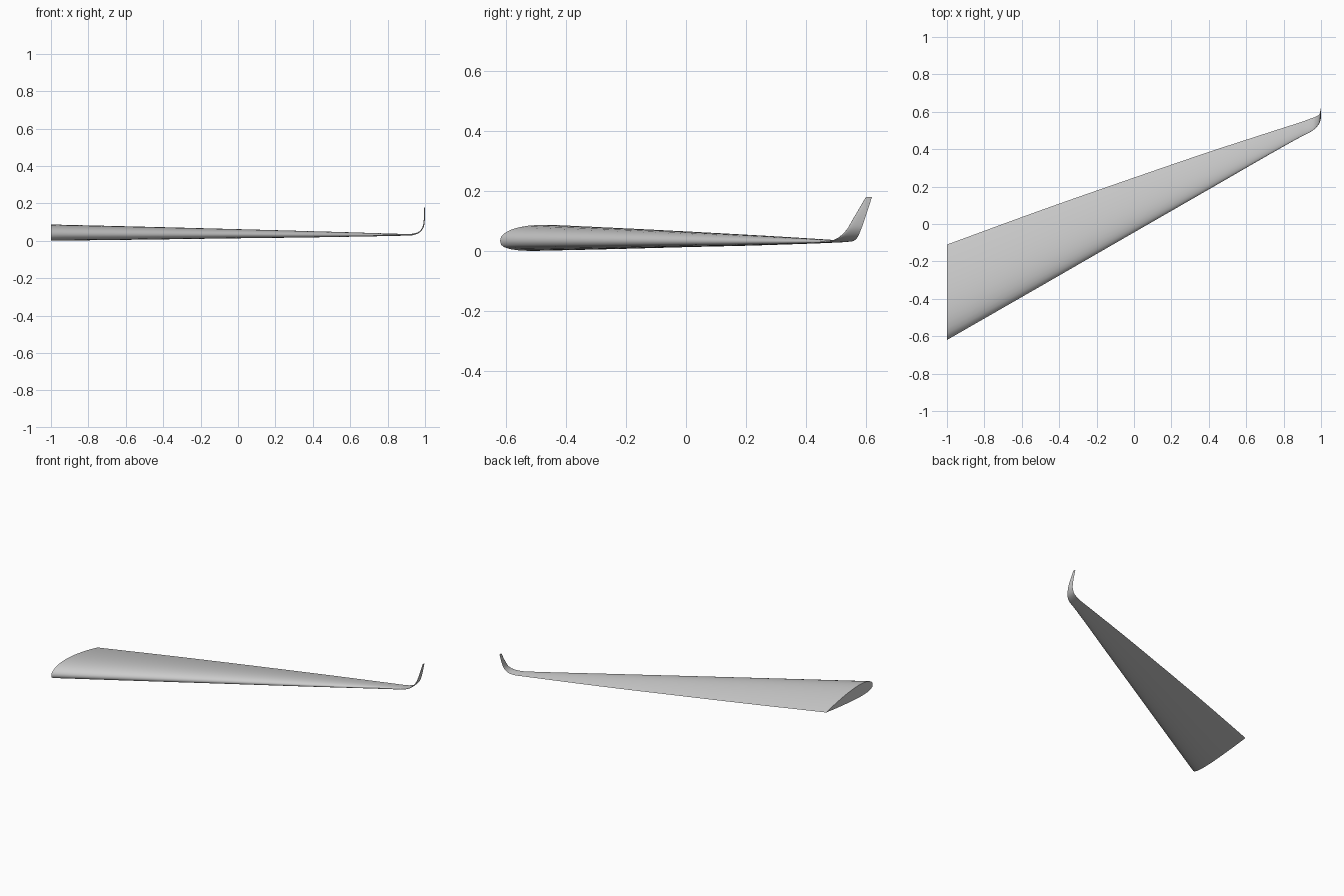
import bpy, bmesh, math
from mathutils import Vector

cube = bpy.data.objects.get("Cube")
if cube:
    bpy.data.objects.remove(cube, do_unlink=True)

grey = bpy.data.materials.new("light grey")
grey.use_nodes = True
GREY = (0.6, 0.6, 0.6, 1)
grey.diffuse_color = GREY
grey.node_tree.nodes["Principled BSDF"].inputs["Base Color"].default_value = GREY

# Stations along the span: x, z, leading y, trailing y, upper height, lower depth, cant
STATIONS = [
    (-1.0, .034, -.62, -.11, .053, .034, 0),
    (-0.5, .033, -.333, .073, .042, .027, 0),
    (0.0, .032, -.045, .248, .030, .019, 0),
    (0.4, .031, .185, .385, .020, .013, 0),
    (0.8, .031, .415, .515, .008, .006, 0),
    (.90, .031, .470, .547, .005, .004, 4),
    (.94, .035, .490, .562, .004, .004, 18),
    (.97, .047, .512, .573, .003, .003, 44),
    (.988, .070, .535, .583, .003, .003, 70),
    (.995, .100, .553, .594, .003, .003, 84),
    (.998, .180, .600, .620, .002, .002, 89),
]
STEPS = 5
HALF = 18


def spline(a, b, c, d, t):
    """Smooth blend between stations b and c."""
    # slopes weighted by real spacing so uneven stations do not overshoot
    def gap(p, q):
        return max(math.dist(p[:2], q[:2]), 1e-4)
    h = gap(b, c)
    out = []
    for i in range(len(b)):
        mid = (c[i] - b[i]) / h
        before = (b[i] - a[i]) / gap(a, b) if a is not b else mid
        after = (d[i] - c[i]) / gap(c, d) if d is not c else mid
        m0 = (before + mid) / 2 if before * mid > 0 else 0
        m1 = (after + mid) / 2 if after * mid > 0 else 0
        out.append((2*t**3 - 3*t*t + 1) * b[i] + (t**3 - 2*t*t + t) * h * m0
                   + (3*t*t - 2*t**3) * c[i] + (t**3 - t*t) * h * m1)
    return out


def thickness(t):
    """Rounded-nose aerofoil half thickness, peak of one."""
    return 10 * (.2969 * math.sqrt(t) - .126*t - .3516*t*t + .2843*t**3 - .1036*t**4)


def section(bm, station):
    """One closed ring: trailing edge, over the top to the nose, back below."""
    x, z, lead, trail, up, low, cant = station
    a = math.radians(cant)
    normal = Vector((-math.sin(a), 0, math.cos(a)))
    ring = []
    for i in range(2 * HALF):
        t = (1 + math.cos(math.pi * i / HALF)) / 2
        h = up * thickness(t) if i <= HALF else -low * thickness(t ** .78)
        if i in (0, HALF):
            h = 0
        point = Vector((x, lead + (trail - lead) * t, z)) + normal * h
        ring.append(bm.verts.new(point))
    return ring


# Wing and upturned tip as one lofted skin
bm = bmesh.new()
rings = []
last = len(STATIONS) - 1
for k in range(last):
    four = [STATIONS[min(max(k + j, 0), last)] for j in (-1, 0, 1, 2)]
    rings += [section(bm, spline(*four, s / STEPS)) for s in range(STEPS)]
rings.append(section(bm, STATIONS[last]))

for r, s in zip(rings, rings[1:]):
    for i in range(len(r)):
        j = (i + 1) % len(r)
        bm.faces.new((r[i], r[j], s[j], s[i]))

# End caps
bm.faces.new(rings[0])
bm.faces.new(rings[-1])
bmesh.ops.recalc_face_normals(bm, faces=bm.faces)

mesh = bpy.data.meshes.new("wing")
bm.to_mesh(mesh)
bm.free()
mesh.materials.append(grey)
wing = bpy.data.objects.new("wing", mesh)
bpy.context.collection.objects.link(wing)
bpy.context.view_layer.objects.active = wing
wing.select_set(True)
bpy.ops.object.shade_smooth_by_angle(angle=math.radians(40))
